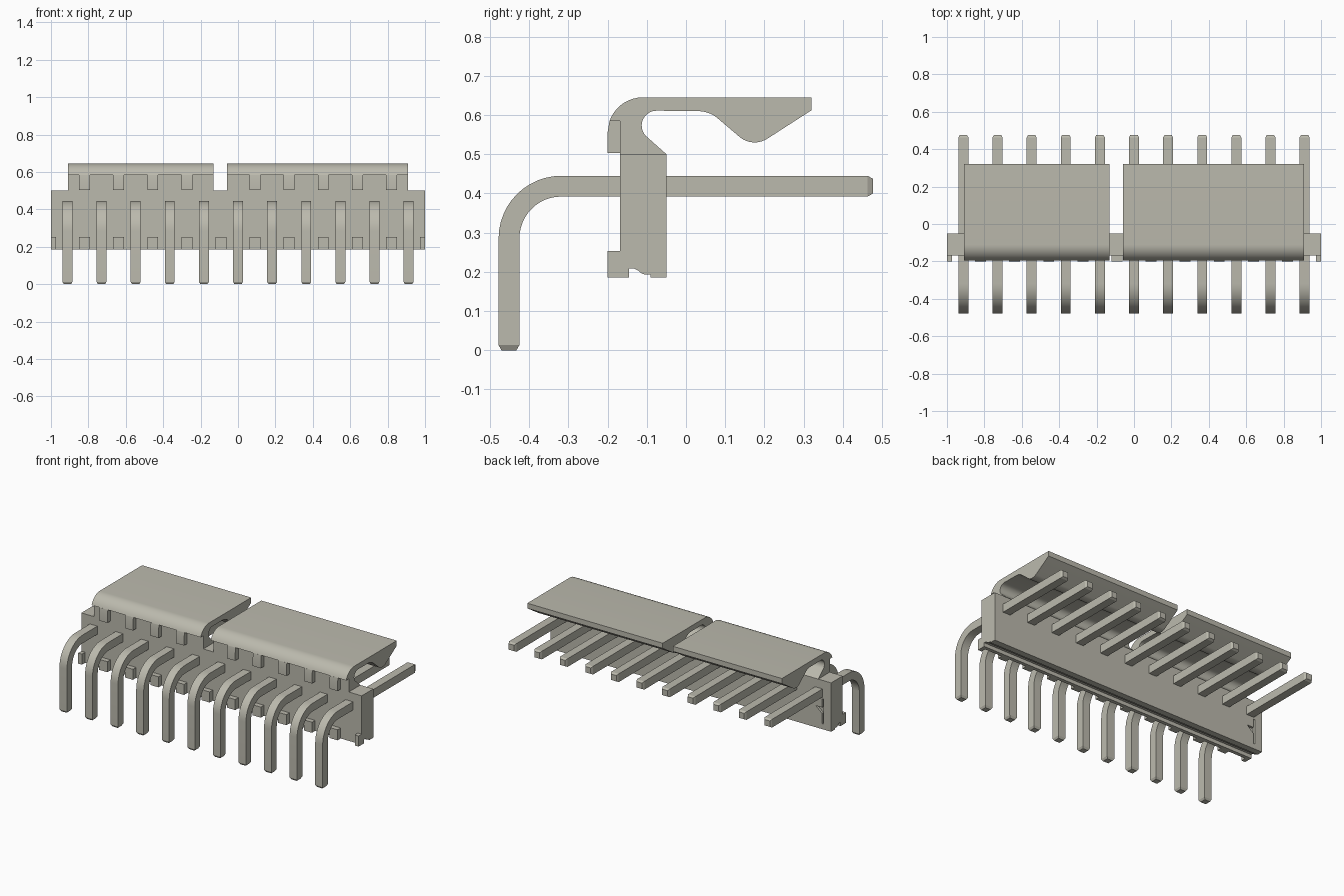
import bpy, bmesh, math
from mathutils import Vector

if "Cube" in bpy.data.objects:
    bpy.data.objects.remove(bpy.data.objects["Cube"], do_unlink=True)

mat = bpy.data.materials.new("warm_grey")
mat.use_nodes = True
COLOUR = (0.50, 0.49, 0.42, 1)
mat.diffuse_color = COLOUR
mat.node_tree.nodes["Principled BSDF"].inputs["Base Color"].default_value = COLOUR

PITCH = 0.1824
PINS = 11


def finish(name, bm):
    """Turn a bmesh into a shaded object."""
    bmesh.ops.recalc_face_normals(bm, faces=bm.faces[:])
    me = bpy.data.meshes.new(name)
    bm.to_mesh(me)
    bm.free()
    me.materials.append(mat)
    ob = bpy.data.objects.new(name, me)
    bpy.context.collection.objects.link(ob)
    bpy.ops.object.select_all(action='DESELECT')
    ob.select_set(True)
    bpy.context.view_layer.objects.active = ob
    bpy.ops.object.shade_smooth_by_angle(angle=math.radians(20))
    return ob


def prism(name, points, offset):
    """Extrude a closed 3D outline by an offset."""
    bm = bmesh.new()
    face = bm.faces.new([bm.verts.new(p) for p in points])
    ext = bmesh.ops.extrude_face_region(bm, geom=[face])
    verts = [v for v in ext["geom"] if isinstance(v, bmesh.types.BMVert)]
    bmesh.ops.translate(bm, verts=verts, vec=offset)
    return finish(name, bm)


def slab(name, profile, x0, x1):
    """Side profile (y, z) running from x0 to x1."""
    return prism(name, [(x0, y, z) for y, z in profile], (x1 - x0, 0, 0))


def arc(cy, cz, r, a0, a1, n):
    steps = [math.radians(a0 + (a1 - a0) * i / n) for i in range(n + 1)]
    return [(cy + r * math.cos(a), cz + r * math.sin(a)) for a in steps]


# Housing wall with a groove along its underside
body = slab("housing", [
    (-0.168, 0.5), (-0.168, 0.185), (-0.145, 0.185), (-0.145, 0.209),
    (-0.133, 0.209), (-0.122, 0.203), (-0.113, 0.196), (-0.104, 0.193),
    (-0.09, 0.193), (-0.09, 0.185), (-0.05, 0.185), (-0.05, 0.5)], -1, 1)

# Recessed pointer mark on the back wall
mark = [(-0.946, 0.22), (-0.946, 0.38), (-0.936, 0.38), (-0.936, 0.325),
        (-0.89, 0.325), (-0.936, 0.285), (-0.936, 0.22)]
cutter = prism("mark_cutter", [(x, -0.065, z) for x, z in mark], (0, 0.05, 0))
cutter.hide_render = True
mod = body.modifiers.new("mark", 'BOOLEAN')
mod.operation = 'DIFFERENCE'
mod.solver = 'EXACT'
mod.object = cutter
bpy.context.view_layer.objects.active = body
bpy.ops.object.modifier_apply(modifier=mod.name)
bpy.data.objects.remove(cutter, do_unlink=True)

# Two hooked latch plates
latch = [(-0.168, 0.5), (-0.168, 0.585)]
latch += arc(-0.11, 0.555, 0.09, 160.5, 90, 9)
latch += [(0.32, 0.645), (0.32, 0.612)]
latch += arc(0.175, 0.59, 0.06, -56, -135, 9)
latch += arc(0.03, 0.53, 0.08, 45, 90, 6)
latch += arc(-0.075, 0.573, 0.038, 90, 225, 14)
latch += [(-0.05, 0.5)]
slab("short_latch", latch, -0.908, -0.13)
slab("long_latch", latch, -0.058, 0.908)

# Feet and hanging tabs between the pins
foot = [(-0.2, 0.185), (-0.2, 0.253), (-0.168, 0.253), (-0.168, 0.185)]
tab = [(-0.2, 0.503), (-0.2, 0.555), (-0.195, 0.585), (-0.168, 0.585), (-0.168, 0.503)]
for i in range(PINS - 1):
    x = (i - (PINS - 2) / 2) * PITCH
    slab(f"foot_{i + 1}", foot, x - 0.029, x + 0.029)
    if i != 4:
        slab(f"tab_{i + 1}", tab, x - 0.029, x + 0.029)
slab("end_foot_right", foot, -1, -0.973)
slab("end_foot_left", foot, 0.973, 1)

# Bent square pins: (y, z, direction angle, half width)
H = 0.0265
stations = [(-0.4515, 0, 90, 0.019), (-0.4515, 0.013, 90, H)]
for k in range(13):
    a = 180 - 7.5 * k
    y, z = arc(-0.318, 0.285, 0.1335, a, a, 1)[0]
    stations.append((y, z, a - 90, H))
stations += [(0.463, 0.4185, 0, H), (0.4765, 0.4185, 0, 0.019)]


def pin(name, x):
    bm = bmesh.new()
    rings = []
    for y, z, ang, h in stations:
        a = math.radians(ang)
        across = Vector((0, -math.sin(a), math.cos(a)))
        side = Vector((1, 0, 0))
        c = Vector((x, y, z))
        rings.append([bm.verts.new(c + side * h * s + across * h * t)
                      for s, t in ((-1, -1), (1, -1), (1, 1), (-1, 1))])
    for r0, r1 in zip(rings, rings[1:]):
        for j in range(4):
            k = (j + 1) % 4
            bm.faces.new((r0[j], r0[k], r1[k], r1[j]))
    bm.faces.new(rings[0])
    bm.faces.new(rings[-1])
    finish(name, bm)


for i in range(PINS):
    pin(f"pin_{i + 1}", (i - (PINS - 1) / 2) * PITCH)
